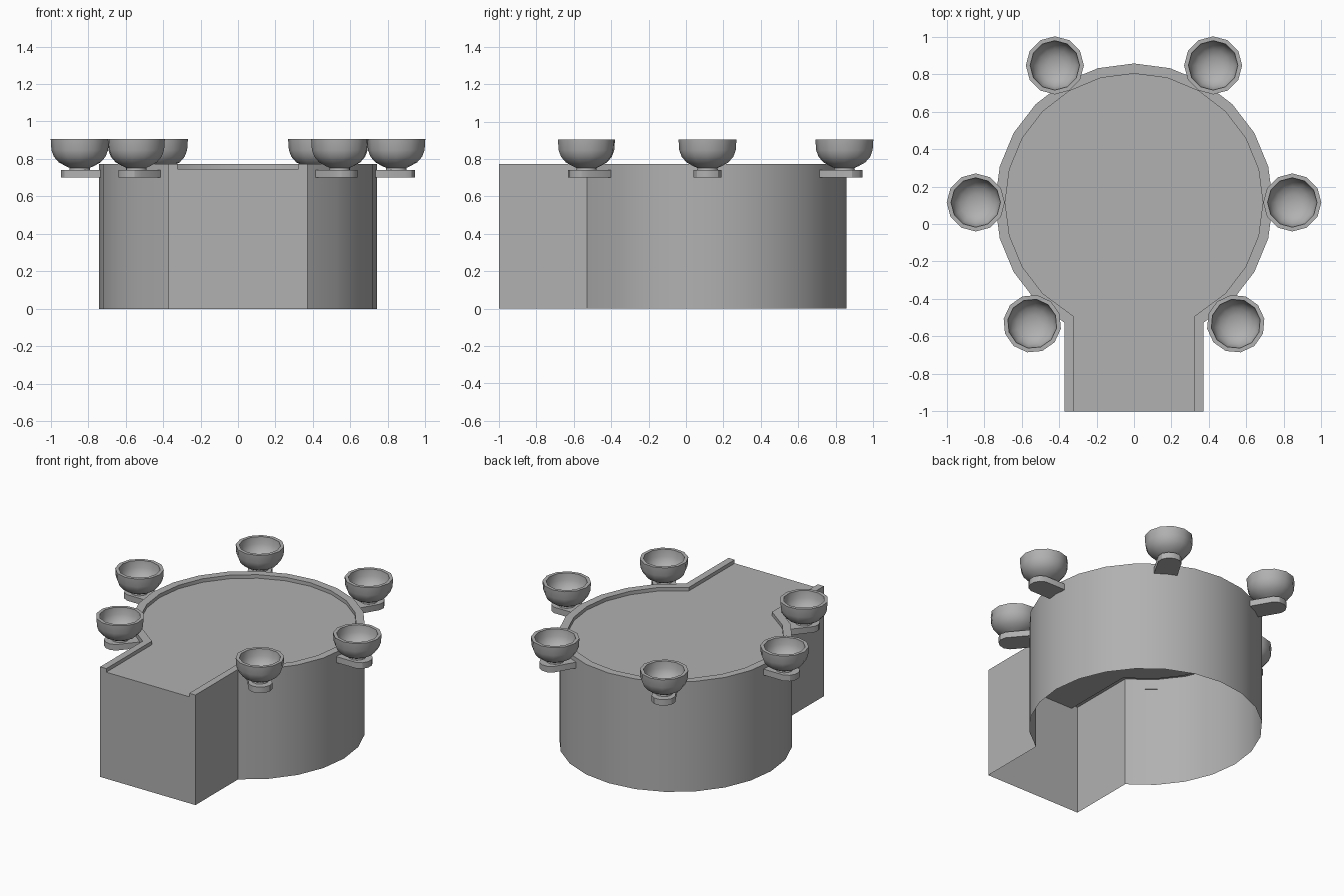
import bpy, bmesh, math
from mathutils import Matrix

if "Cube" in bpy.data.objects:
    bpy.data.objects.remove(bpy.data.objects["Cube"])

CY = 0.115           # centre of the round part
TOP, FLOOR = 0.772, 0.747

grey = bpy.data.materials.new("dark_grey")
grey.diffuse_color = (0.44, 0.44, 0.44, 1)
grey.use_nodes = True
grey.node_tree.nodes["Principled BSDF"].inputs["Base Color"].default_value = grey.diffuse_color


def finish(bm, name, angle=35, fix_normals=True):
    if fix_normals:
        bmesh.ops.recalc_face_normals(bm, faces=bm.faces)
    me = bpy.data.meshes.new(name)
    bm.to_mesh(me)
    bm.free()
    me.materials.append(grey)
    ob = bpy.data.objects.new(name, me)
    bpy.context.collection.objects.link(ob)
    bpy.ops.object.select_all(action='DESELECT')
    ob.select_set(True)
    bpy.context.view_layer.objects.active = ob
    bpy.ops.object.shade_smooth_by_angle(angle=math.radians(angle))
    return ob


def keyhole(r, half):
    # open outline: front right corner, round the circle, front left corner
    pts = [(half, -1.0)]
    for i in range(-4, 17):
        a = math.radians(15 * i)
        x, y = r * math.cos(a), CY + r * math.sin(a)
        if i in (-4, 16):
            x = math.copysign(half, x)
            y = CY - math.sqrt(r * r - half * half)
        pts.append((x, y))
    return pts + [(-half, -1.0)]


# keyhole platform: open underneath, rim open at the front
bm = bmesh.new()
outer, inner = keyhole(0.742, 0.37), keyhole(0.688, 0.322)
rings = [[bm.verts.new((x, y, z)) for x, y in pts]
         for pts, z in ((outer, 0), (outer, TOP), (inner, TOP), (inner, FLOOR))]
for a, b in zip(rings, rings[1:]):
    for i in range(len(a) - 1):
        bm.faces.new((a[i], a[i + 1], b[i + 1], b[i]))
bm.faces.new(rings[3])
bm.faces.new([r[-1] for r in rings] + [r[0] for r in reversed(rings)])
finish(bm, "platform", fix_normals=False)


def lathe(bm, profile, n):
    rows = []
    for r, z in profile:
        if r == 0:
            rows.append([bm.verts.new((0, 0, z))] * n)
        else:
            rows.append([bm.verts.new((r * math.cos(math.tau * i / n),
                                       r * math.sin(math.tau * i / n), z)) for i in range(n)])
    for a, b in zip(rows, rows[1:]):
        for i in range(n):
            j = (i + 1) % n
            bm.faces.new(list(dict.fromkeys((a[i], a[j], b[j], b[i]))))


bowl_profile = [(0, 0.739), (0.056, 0.739), (0.054, 0.752), (0.078, 0.763), (0.112, 0.782),
                (0.138, 0.812), (0.151, 0.847), (0.155, 0.905), (0.132, 0.905), (0.128, 0.857),
                (0.112, 0.822), (0.085, 0.795), (0.045, 0.779), (0, 0.775)]

# bracket outline, pointing outward along +x from the bowl centre
bracket_outline = [(-0.11, -0.075), (0.045, -0.075), (0.08, -0.056), (0.1, -0.02),
                   (0.1, 0.02), (0.08, 0.056), (0.045, 0.075), (-0.11, 0.075)]

# six bowls, each on a round-ended bracket
for k, deg in enumerate((0, 60, 120, 180, 230, 310)):
    place = (Matrix.Translation((0, CY, 0)) @ Matrix.Rotation(math.radians(deg), 4, 'Z')
             @ Matrix.Translation((0.845, 0, 0)))
    bm = bmesh.new()
    lathe(bm, bowl_profile, 12)
    bm.transform(place)
    finish(bm, f"bowl_{k + 1}", 40)

    bm = bmesh.new()
    face = bm.faces.new([bm.verts.new((x, y, 0.7)) for x, y in bracket_outline])
    ext = bmesh.ops.extrude_face_region(bm, geom=[face], use_keep_orig=True)
    for v in ext["geom"]:
        if isinstance(v, bmesh.types.BMVert):
            v.co.z = 0.742
    bm.transform(place)
    finish(bm, f"bracket_{k + 1}", 30)
